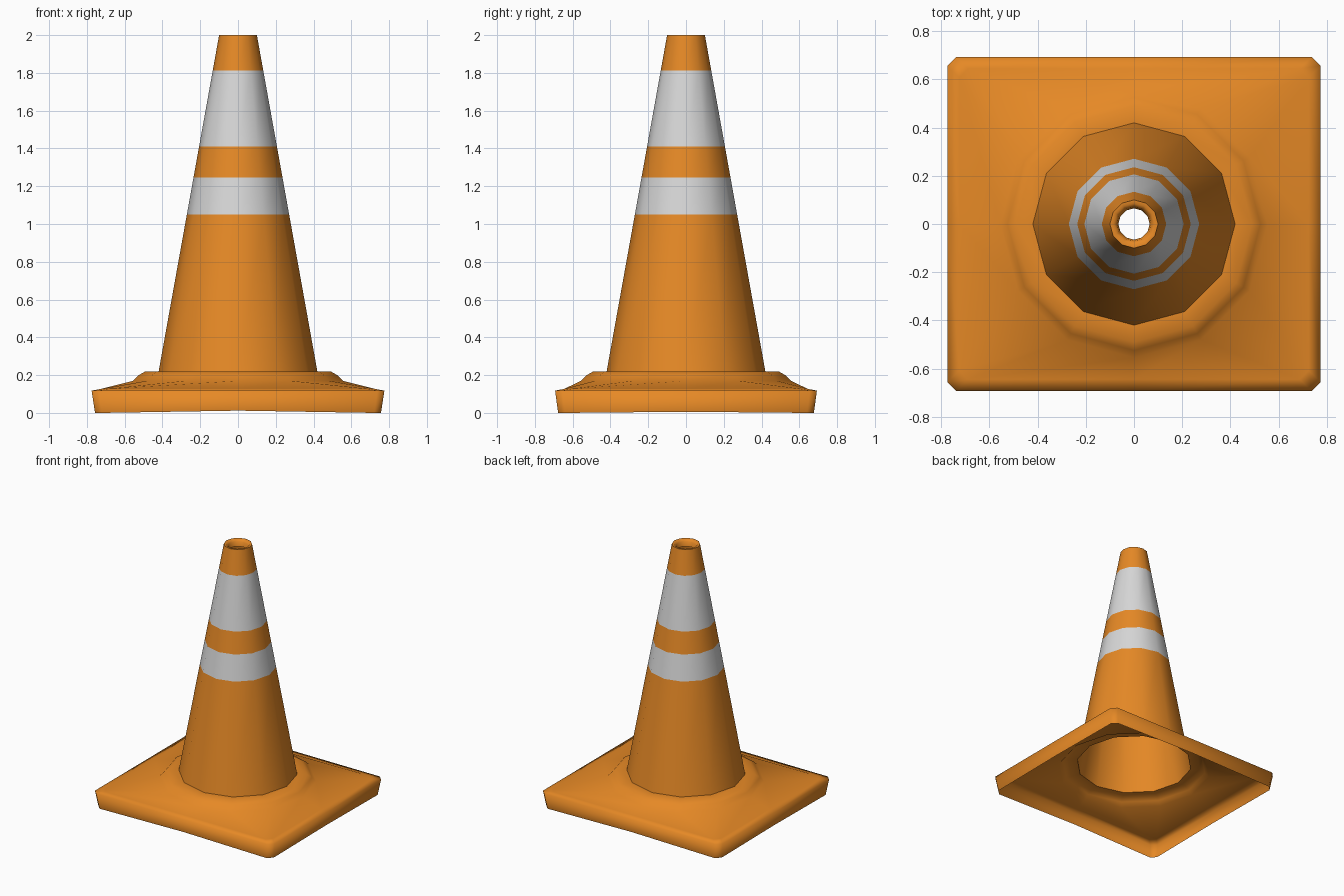
import bpy, bmesh, math

if "Cube" in bpy.data.objects:
    bpy.data.objects.remove(bpy.data.objects["Cube"])

SIDES = 12


def material(name, rgb):
    m = bpy.data.materials.new(name)
    m.diffuse_color = (*rgb, 1)
    m.use_nodes = True
    m.node_tree.nodes["Principled BSDF"].inputs["Base Color"].default_value = m.diffuse_color
    return m


orange = material("orange plastic", (0.79, 0.25, 0.019))
white = material("reflective white", (0.68, 0.68, 0.68))


def ring(r, z):
    return [(r * math.cos(2 * math.pi * i / SIDES), r * math.sin(2 * math.pi * i / SIDES), z)
            for i in range(SIDES)]


def rect(hx, hy, z, cut=0.037, lift=(0, 0)):
    """Rectangle with cut corners and edge midpoints: 12 points matching ring()."""
    q = [(hx, 0, z + lift[0]), (hx, hy - cut, z), (hx - cut, hy, z), (0, hy, z + lift[1])]
    left = [(-x, y, h) for x, y, h in reversed(q[:3])]
    upper = q + left
    return upper + [(x, -y, h) for x, y, h in reversed(upper[1:-1])]


def skin(name, loops, angle):
    """Open shell through a stack of 12-point loops."""
    bm = bmesh.new()
    rows = [[bm.verts.new(p) for p in loop] for loop in loops]
    for a, b in zip(rows, rows[1:]):
        for i in range(SIDES):
            j = (i + 1) % SIDES
            bm.faces.new((a[i], a[j], b[j], b[i]))
    me = bpy.data.meshes.new(name)
    bm.to_mesh(me)
    bm.free()
    ob = bpy.data.objects.new(name, me)
    bpy.context.collection.objects.link(ob)
    me.materials.append(orange)
    bpy.ops.object.select_all(action='DESELECT')
    ob.select_set(True)
    bpy.context.view_layer.objects.active = ob
    bpy.ops.object.shade_smooth_by_angle(angle=math.radians(angle))
    return ob


# Hollow base: skirt wall, sloping top and raised collar
skin("base", [
    rect(0.757, 0.677, 0.0, lift=(0.006, 0.012)),
    rect(0.775, 0.693, 0.118),
    rect(0.725, 0.645, 0.127),
    ring(0.555, 0.17),
    ring(0.525, 0.2),
    ring(0.49, 0.22),
    ring(0.42, 0.22),
], 100)

# Hollow cone with stripe cuts and a turned-in lip around the top hole
stripes = [(1.05, 1.245), (1.41, 1.812)]
heights = [0.22, 1.05, 1.245, 1.41, 1.812, 2.0]
loops = [ring(0.42 - 0.32 * (z - 0.22) / 1.78, z) for z in heights]
loops += [ring(0.085, 2.0), ring(0.071, 1.985), ring(0.065, 1.95)]
cone = skin("cone", loops, 50)
cone.data.materials.append(white)
for p in cone.data.polygons:
    if any(lo < p.center.z < hi for lo, hi in stripes):
        p.material_index = 1
